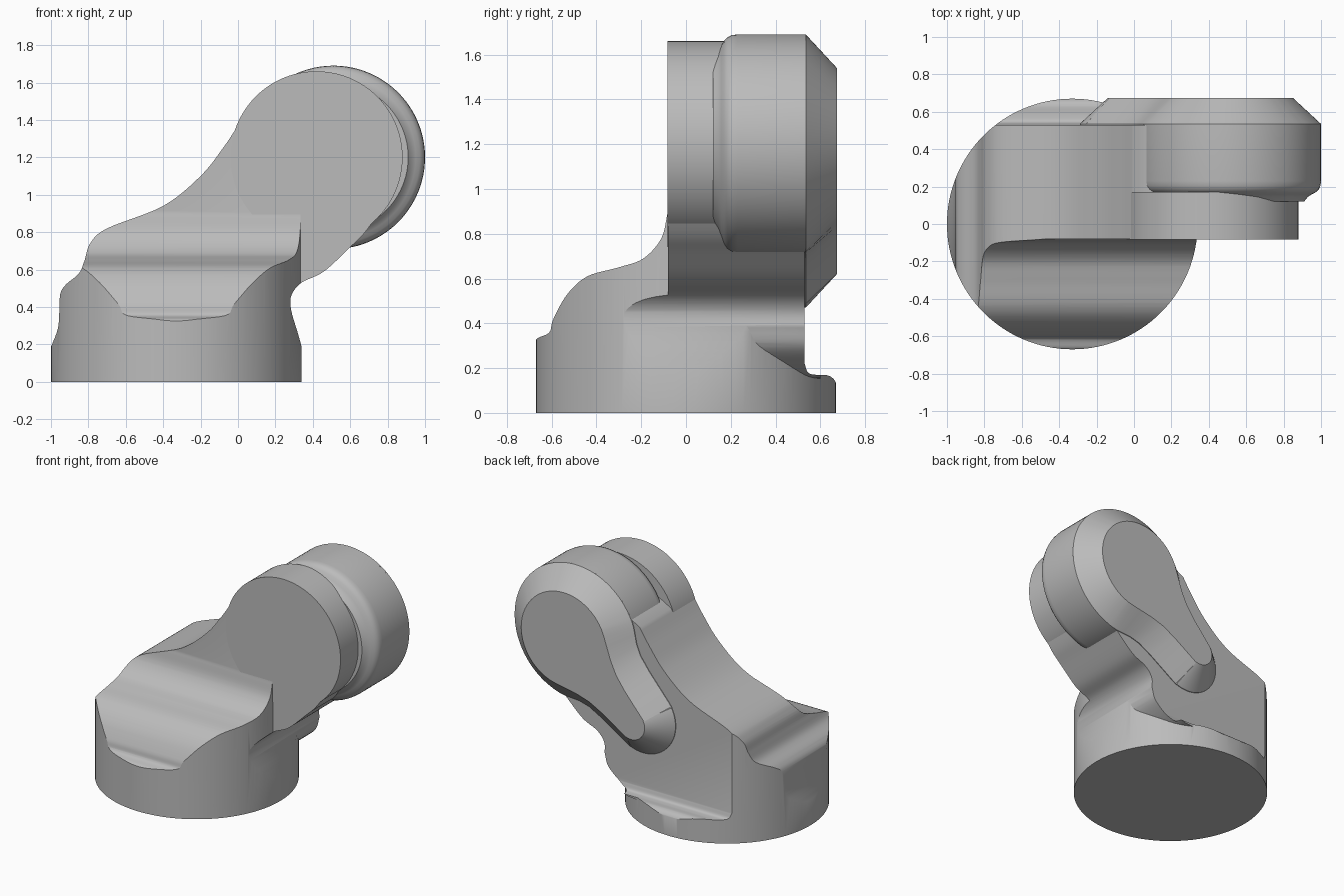
import bpy, bmesh, math
from mathutils import Vector

if "Cube" in bpy.data.objects:
    bpy.data.objects.remove(bpy.data.objects["Cube"])

grey = bpy.data.materials.new("cast_grey")
grey.use_nodes = True
colour = (0.5, 0.5, 0.5, 1)
grey.diffuse_color = colour
grey.node_tree.nodes["Principled BSDF"].inputs["Base Color"].default_value = colour


def spline(points, steps=6):
    """Smooth open curve through a few points."""
    p = [Vector(q) for q in points]
    p = [2 * p[0] - p[1]] + p + [2 * p[-1] - p[-2]]
    out = []
    for a, b, c, d in zip(p, p[1:], p[2:], p[3:]):
        for i in range(steps):
            t = i / steps
            out.append(0.5 * (2 * b + (c - a) * t + (2 * a - 5 * b + 4 * c - d) * t * t
                              + (3 * b - a - 3 * c + d) * t ** 3))
    return [tuple(v) for v in out] + [tuple(points[-1])]


def circle(cx, cy, r, n=96):
    return [(cx + r * math.cos(math.tau * i / n), cy + r * math.sin(math.tau * i / n))
            for i in range(n)]


def loft(name, rings):
    """Closed solid through matching rings of 3D points."""
    bm = bmesh.new()
    loops = [[bm.verts.new(p) for p in ring] for ring in rings]
    n = len(loops[0])
    bm.faces.new(loops[0])
    bm.faces.new(loops[-1])
    for a, b in zip(loops, loops[1:]):
        for i in range(n):
            j = (i + 1) % n
            bm.faces.new((a[i], a[j], b[j], b[i]))
    bmesh.ops.recalc_face_normals(bm, faces=bm.faces)
    mesh = bpy.data.meshes.new(name)
    bm.to_mesh(mesh)
    bm.free()
    mesh.materials.append(grey)
    obj = bpy.data.objects.new(name, mesh)
    bpy.context.collection.objects.link(obj)
    return obj


def along_y(name, sections):
    return loft(name, [[(x, y, z) for x, z in pts] for y, pts in sections])


def select(obj):
    bpy.ops.object.select_all(action="DESELECT")
    obj.select_set(True)
    bpy.context.view_layer.objects.active = obj


def combine(obj, other, operation):
    mod = obj.modifiers.new("cut", "BOOLEAN")
    mod.operation, mod.object, mod.solver = operation, other, "EXACT"
    select(obj)
    bpy.ops.object.modifier_apply(modifier=mod.name)
    bpy.data.objects.remove(other)


# Round base column plus the rough block that the arm is carved from
body = loft("base_and_arm", [[(x, y, z) for x, y in circle(-0.33, 0, 0.67, 128)]
                             for z in (0, 1.6)])
undercut = spline([(-0.1, 0.15), (0.08, 0.17), (0.24, 0.28), (0.28, 0.38), (0.3, 0.46)])
block = [(-0.3, 0.15)] + undercut + [(1.1, 0.46), (1.1, 1.55), (-0.3, 1.55)]
combine(body, along_y("arm_block", [(-0.08, block), (0.6, block)]), "UNION")

# Front outline: stepped left flank, sweeping arm, hollow neck on the right
flank = spline([(-1.01, 0.17), (-0.99, 0.21), (-0.962, 0.29), (-0.955, 0.38), (-0.95, 0.47),
                (-0.92, 0.52), (-0.85, 0.58), (-0.82, 0.65), (-0.79, 0.74), (-0.7, 0.82),
                (-0.4, 0.94), (-0.2, 1.1), (-0.08, 1.25), (0, 1.37)])
neck = spline([(0.77, 0.93), (0.68, 0.8), (0.6, 0.72), (0.46, 0.59), (0.34, 0.53),
               (0.285, 0.46), (0.285, 0.38), (0.32, 0.26), (0.345, 0.17)])
front = ([(-1.01, -0.1)] + flank + [(0.09, 1.42), (0.5, 1.4), (0.75, 1.2)]
         + neck + [(0.345, -0.1)])
combine(body, along_y("front_outline", [(-1, front), (1, front)]), "INTERSECT")

# Side outline: rounded front shoulder, flat arm face, ledge at the back
shoulder = spline([(-0.68, 0.31), (-0.66, 0.335), (-0.61, 0.36), (-0.592, 0.42),
                   (-0.53, 0.53), (-0.44, 0.61), (-0.3, 0.65), (-0.19, 0.69),
                   (-0.11, 0.78), (-0.081, 0.9)])
ledge = spline([(0.53, 0.22), (0.545, 0.18), (0.58, 0.17), (0.63, 0.168),
                (0.66, 0.15), (0.68, 0.11)])
side = ([(-0.68, -0.1)] + shoulder + [(-0.081, 1.8), (0.53, 1.8)] + ledge + [(0.68, -0.1)])
combine(body, loft("side_outline", [[(x, y, z) for y, z in side] for x in (-1.2, 1.2)]),
        "INTERSECT")

# Flat-faced front joint disc
head = circle(0.42, 1.2, 0.46)
joint = along_y("front_joint", [(-0.082, head), (0.17, head)])

# Larger rear drum with a rounded front lip
lip = [(0.12, 0.40), (0.145, 0.42), (0.158, 0.44), (0.17, 0.462), (0.185, 0.478),
       (0.205, 0.487), (0.23, 0.49), (0.53, 0.49)]
drum = along_y("motor_drum", [(y, circle(0.51, 1.2, r)) for y, r in lip])


def pear(inset):
    """Pear outline: a big round, a gentle waist and a small round."""
    big, small = Vector((0.51, 1.2)), Vector((-0.03, 0.73))
    axis = (small - big).normalized()
    across = Vector((-axis.y, axis.x))
    length = (small - big).length
    half = []
    for deg in range(180, 59, -10):
        a = math.radians(deg)
        half.append(((0.49 - inset) * math.cos(a), (0.49 - inset) * math.sin(a)))
    half.append((length * 0.58, 0.315 - inset))
    for deg in range(80, -1, -10):
        a = math.radians(deg)
        half.append((length + (0.26 - inset) * math.cos(a), (0.26 - inset) * math.sin(a)))
    half = spline(half, 3)
    full = half + [(u, -v) for u, v in half[-2:0:-1]]
    return [tuple(big + axis * u + across * v) for u, v in full]


# Bevelled rear cover
cover = along_y("rear_cover", [(0.525, pear(0)), (0.535, pear(0)), (0.674, pear(0.15))])

for obj in (body, joint, drum, cover):
    select(obj)
    bpy.ops.object.shade_smooth_by_angle(angle=math.radians(28))
